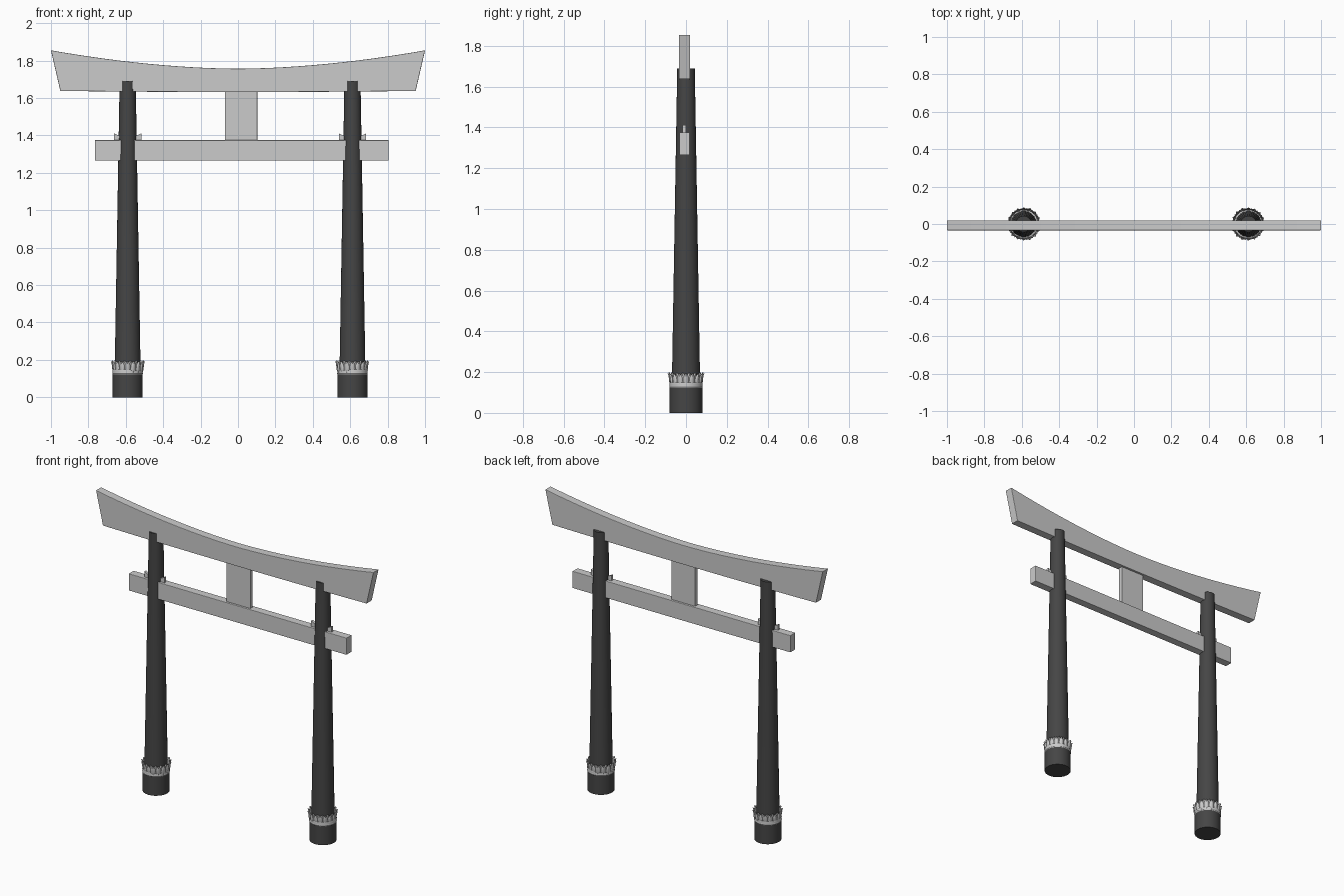
import bpy, bmesh, math

if "Cube" in bpy.data.objects:
    bpy.data.objects.remove(bpy.data.objects["Cube"])

PILLAR_X = (-0.59, 0.612)
YC = -0.007   # depth centre of the beams

dark = bpy.data.materials.new("dark_lacquer")
dark.diffuse_color = (0.06, 0.06, 0.06, 1)
dark.use_nodes = True
dark.node_tree.nodes["Principled BSDF"].inputs["Base Color"].default_value = dark.diffuse_color


def finish(bm, name, mat=None, smooth=False, bevel=0.0):
    bmesh.ops.recalc_face_normals(bm, faces=bm.faces)
    me = bpy.data.meshes.new(name)
    bm.to_mesh(me)
    bm.free()
    ob = bpy.data.objects.new(name, me)
    bpy.context.collection.objects.link(ob)
    if mat:
        me.materials.append(mat)
    if bevel:
        m = ob.modifiers.new("bevel", 'BEVEL')
        m.width, m.segments, m.limit_method = bevel, 2, 'ANGLE'
    if smooth:
        bpy.ops.object.select_all(action='DESELECT')
        ob.select_set(True)
        bpy.context.view_layer.objects.active = ob
        bpy.ops.object.shade_smooth_by_angle(angle=math.radians(35))
    return ob


def slab(name, outline, y0, y1, bevel=0.003):
    """Extrude an xz outline from y0 to y1."""
    bm = bmesh.new()
    f = bm.faces.new([bm.verts.new((x, y0, z)) for x, z in outline])
    ext = bmesh.ops.extrude_face_region(bm, geom=[f])
    for v in ext["geom"]:
        if isinstance(v, bmesh.types.BMVert):
            v.co.y = y1
    return finish(bm, name, bevel=bevel)


def rect(x0, x1, z0, z1):
    return [(x0, z0), (x1, z0), (x1, z1), (x0, z1)]


def lathe(name, profile, cx, mat=None, closed=False, n=40):
    """Revolve (radius, z) points; caps the ends unless the profile is closed."""
    bm = bmesh.new()
    rings = [[bm.verts.new((cx + r * math.cos(2 * math.pi * i / n),
                            r * math.sin(2 * math.pi * i / n), z))
              for i in range(n)] for r, z in profile]
    pairs = list(zip(rings, rings[1:]))
    if closed:
        pairs.append((rings[-1], rings[0]))
    else:
        bm.faces.new(rings[0])
        bm.faces.new(rings[-1])
    for a, b in pairs:
        for i in range(n):
            j = (i + 1) % n
            bm.faces.new((a[i], a[j], b[j], b[i]))
    return finish(bm, name, mat, smooth=True)


def petals(name, cx, count, phase, scale_r, top):
    """Ring of pointed petals flaring outward."""
    bm = bmesh.new()
    rows = [(0.0, 0.074, 0.8), (0.35, 0.082, 1.0), (0.7, 0.084, 0.9),
            (0.9, 0.087, 0.5), (1.0, 0.090, 0.08)]
    for k in range(count):
        a0 = 2 * math.pi * (k + phase) / count
        grid = []
        for t, r, w in rows:
            row = []
            for s in (-1, 0, 1):
                a = a0 + s * w * math.pi / count
                rr = r * scale_r - (0.003 if s else 0)
                row.append(bm.verts.new((cx + rr * math.cos(a), rr * math.sin(a),
                                         0.125 + t * (top - 0.125))))
            grid.append(row)
        for a, b in zip(grid, grid[1:]):
            for i in range(2):
                bm.faces.new((a[i], a[i + 1], b[i + 1], b[i]))
    ob = finish(bm, name, smooth=True)
    m = ob.modifiers.new("thickness", 'SOLIDIFY')
    m.thickness, m.offset = 0.003, -1


# Curved top beam
N = 32
top = [(1 - 2 * i / N, 1.757 + 0.098 * abs(1 - 2 * i / N) ** 1.8) for i in range(N + 1)]
bottom = [(-0.95 + 1.9 * i / 12, 1.632 + 0.006 * (-1 + i / 6) ** 2) for i in range(13)]
slab("top_beam", bottom + top, YC - 0.027, YC + 0.027)

# Tie beam and central strut
slab("tie_beam", rect(-0.765, 0.805, 1.265, 1.375), YC - 0.026, YC + 0.026)
slab("centre_strut", rect(-0.07, 0.103, 1.37, 1.64), YC - 0.013, YC + 0.013, 0.002)

for side, cx in zip(("left", "right"), PILLAR_X):
    # Tapered pillar and its foot
    lathe(side + "_pillar", [(0.07, 0.1), (0.043, 1.69)], cx, dark)
    lathe(side + "_foot", [(0.08, 0.0), (0.08, 0.122)], cx, dark)
    # Petal collar: band plus two staggered petal rings
    lathe(side + "_collar_band", [(0.066, 0.12), (0.079, 0.12), (0.082, 0.127),
          (0.080, 0.134), (0.082, 0.142), (0.080, 0.149), (0.066, 0.152)], cx, closed=True)
    petals(side + "_outer_petals", cx, 16, 0.0, 1.0, 0.192)
    petals(side + "_inner_petals", cx, 16, 0.5, 0.96, 0.197)
    # Wedges driven in on both sides of the pillar
    for s, label in ((-1, "outer"), (1, "inner")):
        slab(f"{side}_wedge_{label}",
             [(cx + s * 0.03, 1.37), (cx + s * 0.073, 1.37),
              (cx + s * 0.073, 1.411), (cx + s * 0.03, 1.390)],
             YC - 0.010, YC + 0.006, 0.0)
